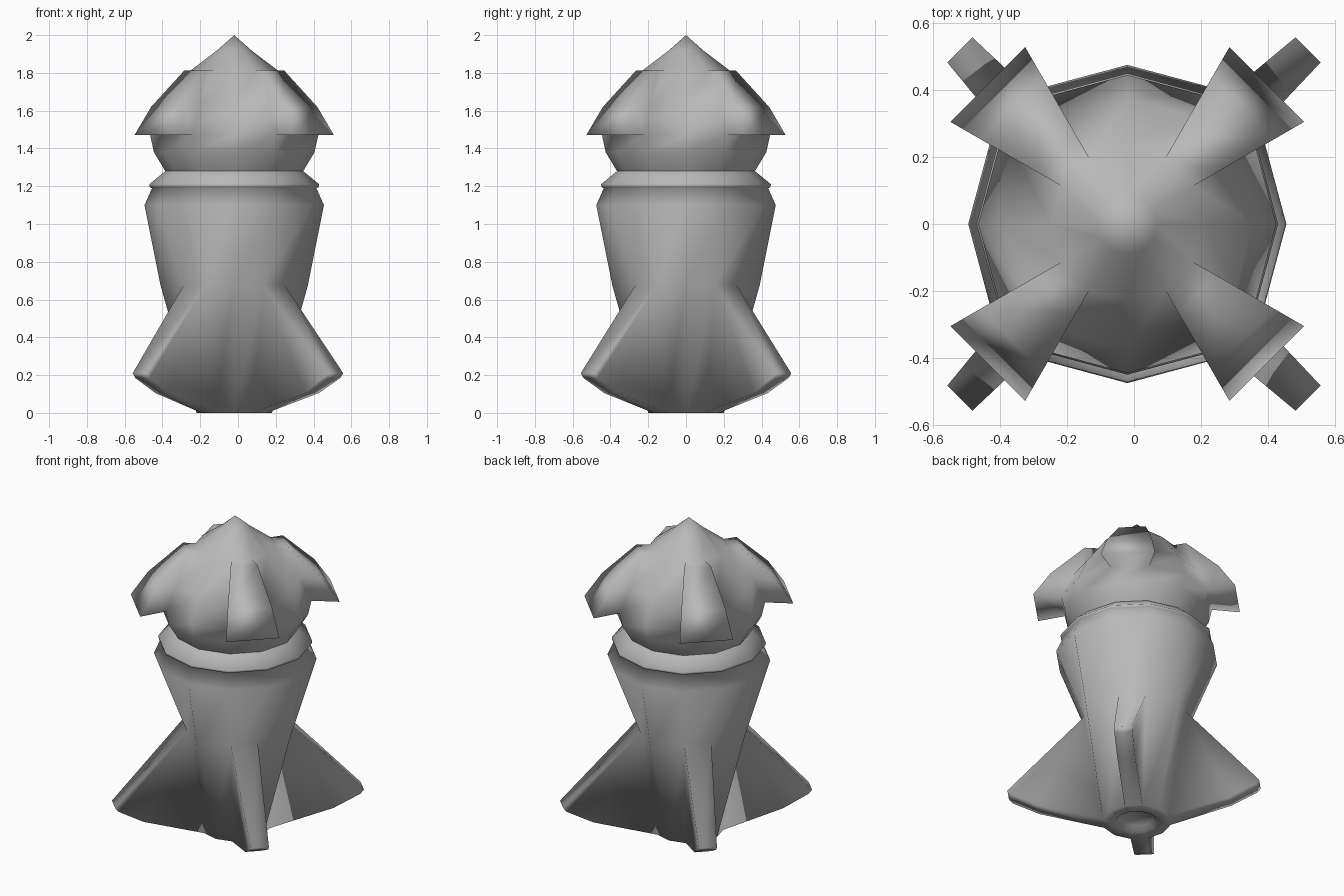
import bpy, bmesh
from math import cos, sin, pi

if "Cube" in bpy.data.objects:
    bpy.data.objects.remove(bpy.data.objects["Cube"])

CX = -0.02   # body axis sits slightly left of centre
N = 12

grey = bpy.data.materials.new("mid_grey")
grey.diffuse_color = (0.48, 0.48, 0.48, 1)
grey.use_nodes = True
grey.node_tree.nodes["Principled BSDF"].inputs["Base Color"].default_value = grey.diffuse_color


def point(r, i, z, cx=CX):
    a = 2 * pi * i / N
    return (cx + r * cos(a), r * sin(a), z)


def lathe(profile, cap_rows=()):
    """Rows: (z, radius on the axes, radius beside the diagonals).
    Diagonal sectors of the rows in cap_rows are left open for extras."""
    bm = bmesh.new()
    rings = []
    for z, ra, rd in profile:
        if ra == 0:
            rings.append([bm.verts.new((CX, 0, z))] * N)
        else:
            rings.append([bm.verts.new(point(ra if i % 3 == 0 else rd, i, z))
                          for i in range(N)])
    for row, (lo, hi) in enumerate(zip(rings, rings[1:])):
        for i in range(N):
            j = (i + 1) % N
            if i % 3 == 1 and row in cap_rows:
                continue
            bm.faces.new(list(dict.fromkeys((lo[i], lo[j], hi[j], hi[i]))))
    return bm, rings


def add_sector(bm, i, inner, outer):
    """Fill an open sector with a solid: inner = ring rows it spans (bottom
    to top), outer = points (left, right) from bottom to top."""
    left = [bm.verts.new(p[0]) for p in outer]
    right = [bm.verts.new(p[1]) for p in outer]
    lin, rin = [r[i] for r in inner], [r[i + 1] for r in inner]
    left, right = [lin[0]] + left + [lin[-1]], [rin[0]] + right + [rin[-1]]
    for k in range(len(left) - 1):
        bm.faces.new((left[k], right[k], right[k + 1], left[k + 1]))
    # side walls; matching rows become quads, otherwise one polygon
    for out, inn in ((left, lin), (right, rin)):
        if len(out) == len(inn) + 2:
            for k in range(len(inn) - 1):
                bm.faces.new((inn[k], inn[k + 1], out[k + 2], out[k + 1]))
        else:
            bm.faces.new(out)


def finish(name, bm):
    bmesh.ops.recalc_face_normals(bm, faces=bm.faces)
    for f in bm.faces:
        f.smooth = True
    me = bpy.data.meshes.new(name)
    bm.to_mesh(me)
    bm.free()
    me.materials.append(grey)
    bpy.context.collection.objects.link(bpy.data.objects.new(name, me))


# Tapered hull with recessed nozzle, pinched where the fins join
bm, rings = lathe([
    (0.04, 0, 0), (0.03, 0.10, 0.10), (0.0, 0.125, 0.125),
    (0.0, 0.20, 0.20), (0.675, 0.39, 0.31), (1.10, 0.475, 0.475),
    (1.19, 0.435, 0.435), (1.195, 0.447, 0.447), (1.21, 0.45, 0.45),
    (1.28, 0.365, 0.365)], cap_rows=(3,))

# Swept fins grown from the diagonal sectors: (distance, half width, z)
for i in range(1, N, 3):
    a = 2 * pi * (i + 0.5) / N
    outer = []
    for r, hw, z in [(0.56, 0.052, 0.105), (0.715, 0.053, 0.185),
                     (0.735, 0.053, 0.21)]:
        x, y = CX + 0.027 * r + r * cos(a), r * sin(a)
        outer.append([(x - s * hw * sin(a), y + s * hw * cos(a), z)
                      for s in (-1, 1)])
    add_sector(bm, i, rings[3:5], outer)
finish("hull_with_fins", bm)

# Neck and pointed dome
bm, rings = lathe([(z, r, r) for z, r in [
    (1.28, 0.365), (1.38, 0.425), (1.47, 0.445),
    (1.62, 0.375), (1.815, 0.228), (1.92, 0.09), (2.0, 0)]], cap_rows=(2, 3))

# Awning panels standing off the diagonal sectors
for i in range(1, N, 3):
    outer = [[point(r, j, z) for j in (i, i + 1)]
             for r, z in [(0.61, 1.47), (0.508, 1.62), (0.306, 1.812)]]
    add_sector(bm, i, rings[2:5], outer)
finish("dome_with_panels", bm)
